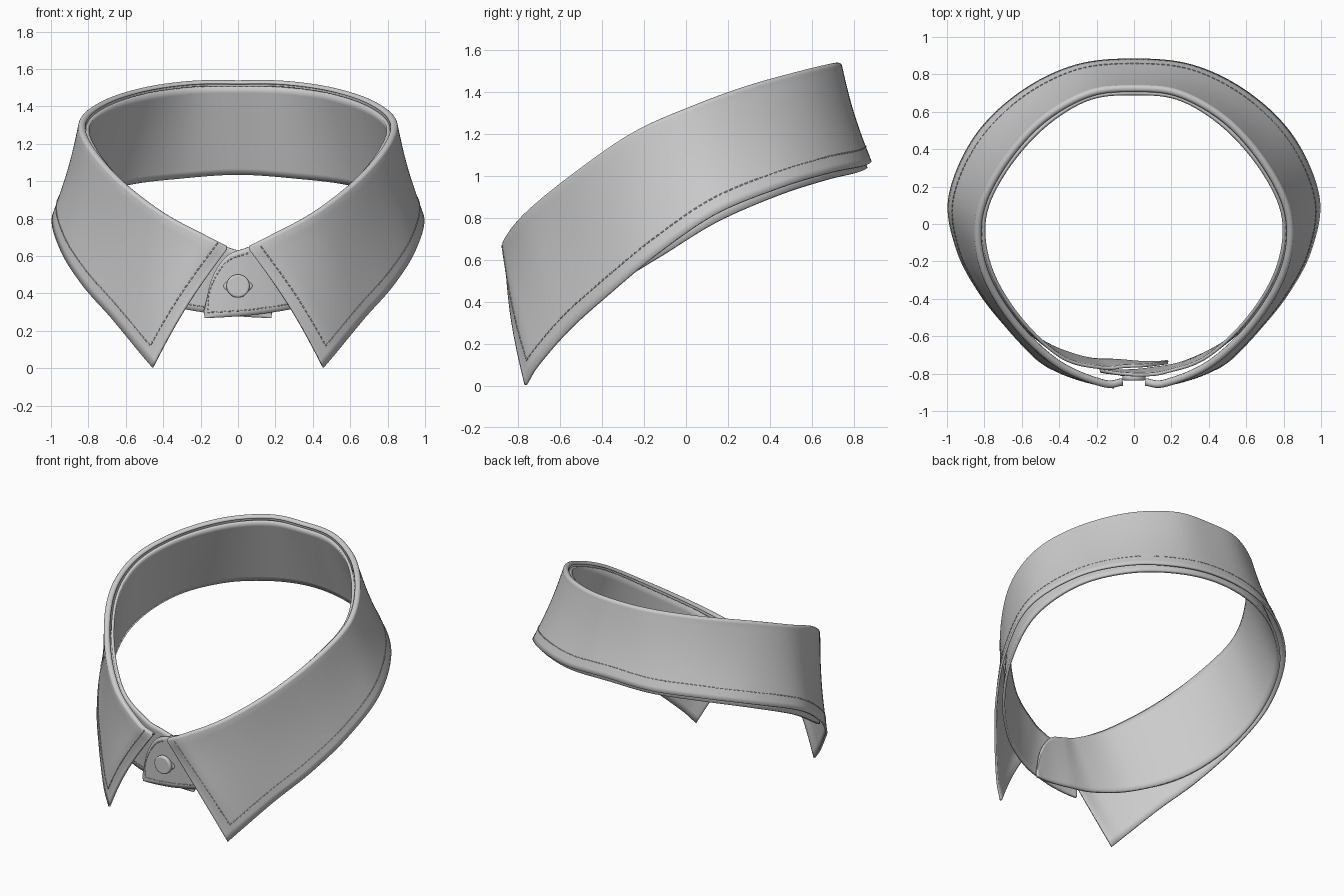
import bpy, bmesh, math
from mathutils import Vector, Matrix

if "Cube" in bpy.data.objects:
    bpy.data.objects.remove(bpy.data.objects["Cube"])

# Half outlines, from centre back to front: fold and edge of the turned-down leaf
FOLD = [(0, .725, 1.54), (.25, .695, 1.537), (.51, .54, 1.50), (.72, .29, 1.43), (.83, .03, 1.335),
        (.80, -.25, 1.21), (.64, -.525, 1.02), (.41, -.745, .84), (.17, -.85, .71), (.06, -.845, .655)]
EDGE = [(0, .885, 1.07), (.32, .85, 1.05), (.62, .70, 1.02), (.86, .46, .95), (.993, .14, .82),
        (.95, -.14, .63), (.83, -.37, .44), (.68, -.56, .27), (.54, -.71, .10), (.46, -.77, .005)]
# Top and bottom of the inner stand, running on into the overlapping tab
TOP = [(0, .705, 1.51), (.25, .675, 1.505), (.495, .52, 1.47), (.70, .28, 1.40), (.808, .03, 1.305),
       (.775, -.24, 1.18), (.62, -.505, .99), (.39, -.72, .81), (.17, -.80, .69), (.05, -.815, .645),
       (-.06, -.81, .60), (-.14, -.80, .48), (-.18, -.795, .31)]
BOTTOM = [(0, .865, 1.04), (.31, .825, 1.02), (.60, .675, .985), (.83, .44, .91), (.94, .14, .78),
          (.90, -.14, .61), (.75, -.40, .46), (.52, -.62, .37), (.28, -.745, .315), (.08, -.785, .285),
          (-.04, -.795, .275), (-.13, -.795, .27), (-.18, -.79, .268)]


def both_sides(half, tuck=0):
    """Mirror a half outline; the left tab is tucked behind the right one."""
    left = [Vector((-x, y + tuck * min(1, max(0, (i - 7) / 2)), z)) for i, (x, y, z) in enumerate(half)]
    return left[:0:-1] + [Vector(p) for p in half]


def spline(pts, u):
    """Catmull-Rom point; u = 0 at centre back, +/- towards each front end."""
    t = min(max(u + len(pts) // 2, 0), len(pts) - 1)
    i = min(int(t), len(pts) - 2)
    f = t - i
    b, c = pts[i], pts[i + 1]
    a = pts[i - 1] if i else 2 * b - c
    d = pts[i + 2] if i + 2 < len(pts) else 2 * c - b
    return b + .5 * f * (c - a + f * (2 * a - 5 * b + 4 * c - d + f * (3 * (b - c) + d - a)))


fold, edge = both_sides(FOLD), both_sides(EDGE)
top, bottom = both_sides(TOP, .045), both_sides(BOTTOM, .045)
R = .02


def leaf(u, v):
    """v < 0 is the rolled fold, v = 0..1 runs down the outer leaf."""
    t = spline(fold, u + .05) - spline(fold, u - .05)
    n = Vector((-t.y, t.x, 0)).normalized()
    c = spline(fold, u) - Vector((0, 0, R))
    if v < 0:
        a = -v * math.pi
        return c + R * (math.cos(a) * n + Vector((0, 0, math.sin(a))))
    w = min(1, max(0, (abs(u) - 6) / 3))
    w = w * w * (3 - 2 * w)
    s = math.sin(math.pi * v)
    p = (c + R * n).lerp(spline(edge, u), v) + n * s * (.03 * w - .012)
    p.x += math.copysign(.025 * w * s, u)
    return p


def stand(u, v):
    return spline(top, u).lerp(spline(bottom, u), v)


def finish(name, bm, angle=40):
    me = bpy.data.meshes.new(name)
    bm.to_mesh(me)
    bm.free()
    ob = bpy.data.objects.new(name, me)
    bpy.context.collection.objects.link(ob)
    bpy.ops.object.select_all(action='DESELECT')
    ob.select_set(True)
    bpy.context.view_layer.objects.active = ob
    bpy.ops.object.shade_smooth_by_angle(angle=math.radians(angle))
    return ob


def sheet(name, func, reach, vs, thickness, n=180):
    bm = bmesh.new()
    g = [[bm.verts.new(func(reach * (2 * i / n - 1), v)) for v in vs] for i in range(n + 1)]
    for i in range(n):
        for j in range(len(vs) - 1):
            bm.faces.new((g[i][j], g[i + 1][j], g[i + 1][j + 1], g[i][j + 1]))
    ob = finish(name, bm)
    m = ob.modifiers.new("cloth", 'SOLIDIFY')
    m.thickness, m.offset = thickness, -1
    return ob


def stitches(name, path, pitch=.028, dash=.018, r=.0035):
    """Row of short thread dashes along a polyline."""
    bm = bmesh.new()
    nxt, run = 0, 0
    for a, b in zip(path, path[1:]):
        d = b - a
        if d.length < 1e-6:
            continue
        while nxt < run + d.length:
            p = a + d * ((nxt - run) / d.length)
            m = Matrix.Translation(p) @ d.to_track_quat('Z', 'Y').to_matrix().to_4x4()
            bmesh.ops.create_cone(bm, cap_ends=True, segments=6, radius1=r, radius2=r, depth=dash, matrix=m)
            nxt += pitch
        run += d.length
    finish(name, bm)


def steps(a, b, n):
    return [a + (b - a) * i / n for i in range(n + 1)]


# Cloth parts
sheet("collar_leaf", leaf, 9, [-1 + k / 8 for k in range(8)] + steps(0, 1, 16), .014)
sheet("collar_stand", stand, 12, steps(0, 1, 14), .018)


# Topstitching on the leaf: up one front edge, round the hem, up the other
def hem(u):
    return 1 - .08 / (spline(edge, u) - spline(fold, u)).length


S = 8.4
stitches("leaf_stitching",
         [leaf(-S, v) for v in steps(0, hem(S), 20)] +
         [leaf(u, hem(u)) for u in steps(-S, S, 200)] +
         [leaf(S, v) for v in steps(hem(S), 0, 20)])


# Topstitching on the tab and the visible stand beneath the left leaf
def inset(u):
    return .03 / (spline(top, u) - spline(bottom, u)).length


stitches("tab_stitching",
         [stand(u, 1 - inset(u)) for u in steps(7.8, 11.5, 40)] +
         [stand(u, inset(u)) for u in steps(11.5, 9, 30)], .022, .014, .003)
stitches("stand_stitching", [stand(u, 1 - inset(u)) for u in steps(-7.8, -8.6, 12)], .022, .014, .003)

# Button and the buttonhole behind it
FACE = Matrix.Translation((0, -.822, .44)) @ Matrix.Rotation(math.pi / 2, 4, 'X')
bm = bmesh.new()
bmesh.ops.create_cone(bm, cap_ends=True, segments=40, radius1=.062, radius2=.062, depth=.03, matrix=FACE)
button = finish("button", bm)
bev = button.modifiers.new("rounded", 'BEVEL')
bev.width, bev.segments = .01, 3

bm = bmesh.new()
bmesh.ops.create_uvsphere(bm, u_segments=32, v_segments=12, radius=1,
                          matrix=Matrix.Translation((0, -.808, .44)) @ Matrix.Diagonal((.078, .01, .035, 1)))
finish("buttonhole", bm)
